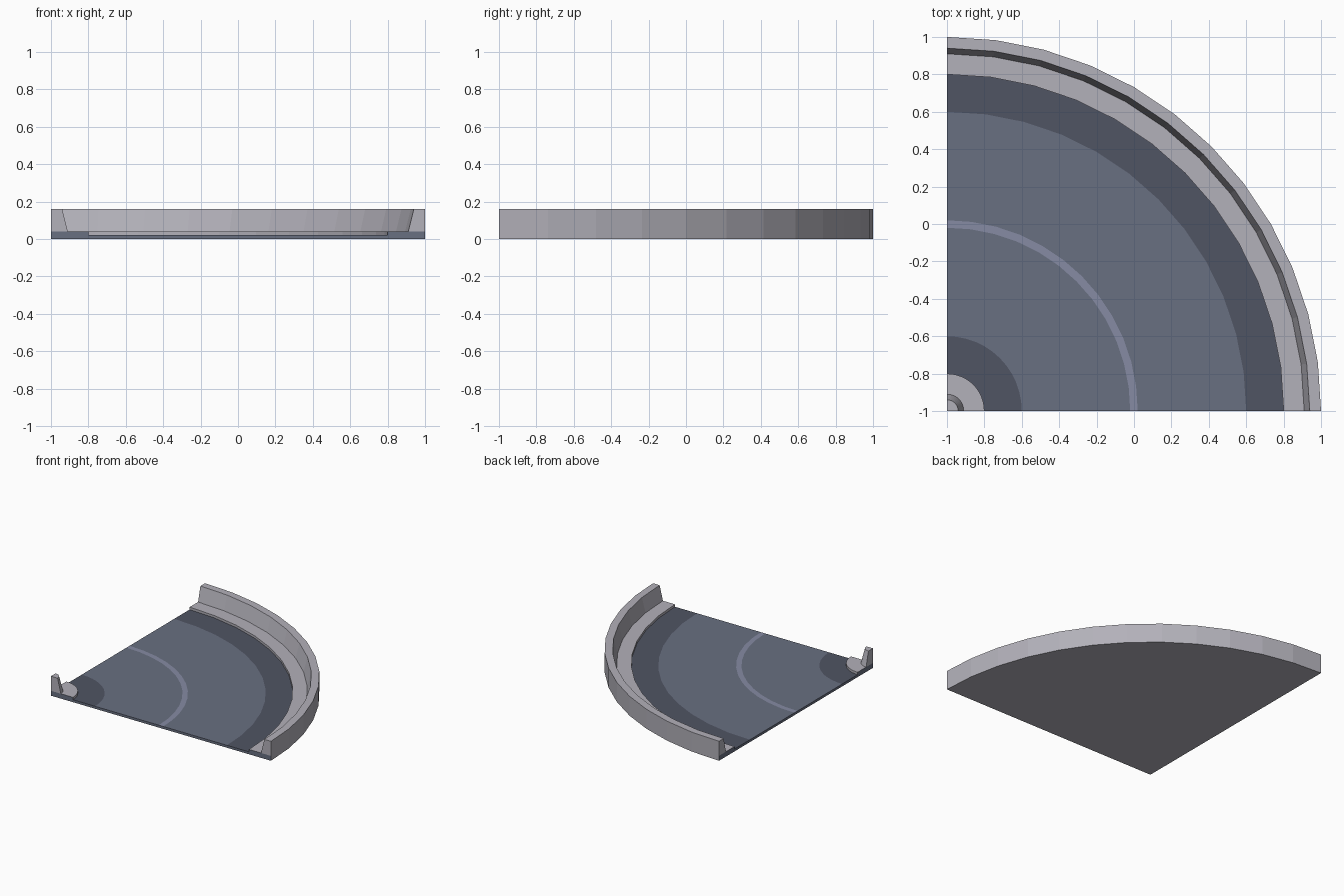
import bpy, bmesh
from math import sin, cos, pi

if "Cube" in bpy.data.objects:
    bpy.data.objects.remove(bpy.data.objects["Cube"])

SEGS = 12          # facets in the quarter turn
CX, CY = -1, -1    # pivot corner of the bend


def material(name, rgb):
    m = bpy.data.materials.new(name)
    m.diffuse_color = (*rgb, 1)
    m.use_nodes = True
    m.node_tree.nodes["Principled BSDF"].inputs["Base Color"].default_value = m.diffuse_color
    return m


GREY = material("barrier_grey", (0.45, 0.44, 0.49))
LANE = material("lane_slate", (0.14, 0.16, 0.22))
DARK = material("shoulder_dark", (0.08, 0.09, 0.125))
LINE = material("line_pale", (0.24, 0.26, 0.37))


def point(r, z, a):
    return (CX + r * cos(a), CY + r * sin(a), z)


def finish(name, bm, mat):
    bmesh.ops.remove_doubles(bm, verts=bm.verts, dist=1e-5)
    me = bpy.data.meshes.new(name)
    bm.to_mesh(me)
    bm.free()
    me.materials.append(mat)
    bpy.context.collection.objects.link(bpy.data.objects.new(name, me))


def sweep(name, profile, mat):
    """Turn an (r, z) profile through 90 degrees about the corner."""
    bm = bmesh.new()
    rings = [[bm.verts.new(point(r, z, pi / 2 * i / SEGS)) for r, z in profile]
             for i in range(SEGS + 1)]
    for p, q in zip(rings, rings[1:]):
        for j in range(len(profile) - 1):
            if profile[j][0] == 0:        # triangles at the pivot
                f = (p[j], q[j + 1], p[j + 1])
            elif profile[j + 1][0] == 0:
                f = (p[j], q[j], p[j + 1])
            else:
                f = (p[j], q[j], q[j + 1], p[j + 1])
            bm.faces.new(f)
    finish(name, bm, mat)


def ends(name, outline, mat):
    """Close both straight ends with the same outline."""
    bm = bmesh.new()
    bm.faces.new([bm.verts.new(point(r, z, 0)) for r, z in outline])
    bm.faces.new([bm.verts.new(point(r, z, pi / 2)) for r, z in reversed(outline)])
    finish(name, bm, mat)


# Underside, outer barrier with kerb, inner corner post with kerb
sweep("underside", [(0, 0), (2, 0)], GREY)
sweep("outer_barrier", [(2, 0), (2, .16), (1.94, .16), (1.91, .04), (1.8, .04), (1.8, .02)], GREY)
sweep("inner_post", [(.2, .02), (.2, .04), (.09, .04), (.06, .16), (0, .16)], GREY)

# Flat road bands
for name, r_out, r_in, mat in [
    ("outer_shoulder", 1.8, 1.6, DARK),
    ("outer_lane", 1.6, 1.02, LANE),
    ("centre_line", 1.02, .98, LINE),
    ("inner_lane", .98, .4, LANE),
    ("inner_shoulder", .4, .2, DARK),
]:
    sweep(name, [(r_out, .02), (r_in, .02)], mat)

# Straight end faces
ends("road_ends", [(0, 0), (2, 0), (2, .04), (1.8, .04), (1.8, .02),
                   (.2, .02), (.2, .04), (0, .04)], LANE)
ends("outer_barrier_ends", [(1.91, .04), (2, .04), (2, .16), (1.94, .16)], GREY)
ends("inner_post_ends", [(0, .04), (.09, .04), (.06, .16), (0, .16)], GREY)
